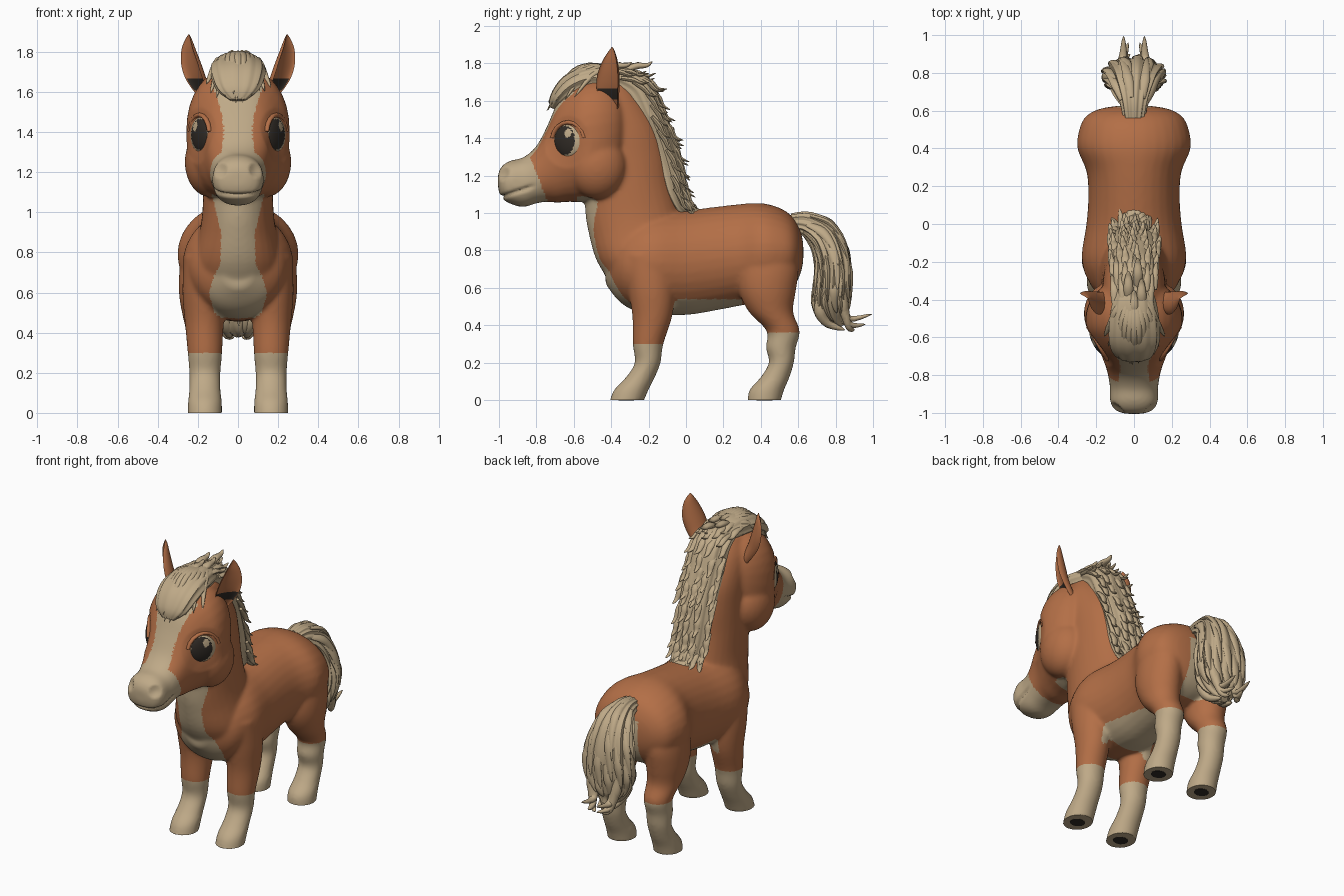
import bpy, bmesh, math, random
from mathutils import Vector as V, Matrix
from mathutils.bvhtree import BVHTree

if "Cube" in bpy.data.objects:
    bpy.data.objects.remove(bpy.data.objects["Cube"])

random.seed(4)
X = V((1, 0, 0))


def material(name, rgb):
    m = bpy.data.materials.new(name)
    m.diffuse_color = (*rgb, 1)
    m.use_nodes = True
    m.node_tree.nodes["Principled BSDF"].inputs["Base Color"].default_value = m.diffuse_color
    return m


MATS = [material("chestnut", (0.45, 0.158, 0.062)),
        material("cream", (0.52, 0.40, 0.245)),
        material("dark_brown", (0.03, 0.024, 0.019))]
CHESTNUT, CREAM, DARK = 0, 1, 2


def spline(rows, n=4):
    """Smoothly interpolate rows of numbers."""
    out = []
    for i in range(len(rows) - 1):
        a, b, c, d = rows[max(i - 1, 0)], rows[i], rows[i + 1], rows[min(i + 2, len(rows) - 1)]
        for k in range(n):
            t = k / n
            out.append([q + t * (r - p) / 2 + t * t * (p - 2.5 * q + 2 * r - s / 2)
                        + t ** 3 * (1.5 * (q - r) + (s - p) / 2) for p, q, r, s in zip(a, b, c, d)])
    return out + [list(rows[-1])]


def ring(c, a, b, n=32, e=2.0, ripple=0.0, k=11):
    pts = []
    for i in range(n):
        t = math.tau * i / n
        f = 1 + ripple * math.cos(k * t)
        u, v = (math.copysign(abs(q) ** (2 / e), q) * f for q in (math.cos(t), math.sin(t)))
        pts.append(c + a * u + b * v)
    return pts


def skin(bm, rings):
    vs = [[bm.verts.new(p) for p in r] for r in rings]
    n = len(vs[0])
    fs = [bm.faces.new((r[i], r[(i + 1) % n], s[(i + 1) % n], s[i]))
          for r, s in zip(vs, vs[1:]) for i in range(n)]
    fs += [bm.faces.new(vs[0][::-1]), bm.faces.new(vs[-1])]
    bmesh.ops.recalc_face_normals(bm, faces=fs)


def frames(rows):
    """Centre, tangent and outward normal along a path in the yz plane."""
    for i, (y, z, rx, rn) in enumerate(rows):
        p, q = rows[max(i - 1, 0)], rows[min(i + 1, len(rows) - 1)]
        t = V((0, q[0] - p[0], q[1] - p[1])).normalized()
        yield V((0, y, z)), t, V((0, -t.z, t.y)), rx, rn


def path_loft(bm, rows, ripple=0.0, k=11, n=48):
    skin(bm, [ring(c, X * rx, nn * rn, n, 2.2, ripple, k) for c, t, nn, rx, rn in frames(rows)])


def lock(bm, pts, w, thick, side=X):
    """One tapered strand of hair."""
    ps = [V(p) for p in spline([tuple(p) for p in pts], 4)]
    rings = []
    for i, p in enumerate(ps):
        f = i / (len(ps) - 1)
        t = (ps[min(i + 1, len(ps) - 1)] - ps[max(i - 1, 0)]).normalized()
        nn = t.cross(side).normalized()
        s = max(0.03, min(1, 0.5 + 1.5 * f) * (1 - f) ** 0.65)
        rings.append(ring(p, nn.cross(t) * w * s, nn * thick * s, 10))
    skin(bm, rings)


def make(name, bm, rule):
    me = bpy.data.meshes.new(name)
    for f in bm.faces:
        f.normal_update()
        f.material_index = rule(f.calc_center_median(), f.normal)
        f.smooth = True
    bm.to_mesh(me)
    for m in MATS:
        me.materials.append(m)
    ob = bpy.data.objects.new(name, me)
    bpy.context.collection.objects.link(ob)
    return ob


# ---- body: torso, neck, head and legs fused into one smooth skin
bm = bmesh.new()
torso = [(-.43, .72, .08, .1), (-.36, .72, .2, .19), (-.28, .73, .25, .25), (-.17, .735, .277, .275),
         (0, .735, .252, .28), (.15, .755, .242, .277), (.28, .775, .252, .272), (.4, .79, .3, .263),
         (.5, .79, .29, .238), (.57, .79, .255, .19), (.61, .79, .18, .12), (.627, .79, .07, .05)]
skin(bm, [ring(V((0, y, z)), X * rx, V((0, 0, rz))) for y, z, rx, rz in spline(torso)])
head = [(-.30, 1.45, .1, .12), (-.36, 1.43, .2, .24), (-.45, 1.40, .25, .32), (-.55, 1.385, .255, .325),
        (-.63, 1.36, .215, .30), (-.69, 1.32, .178, .265), (-.74, 1.265, .155, .205), (-.80, 1.205, .138, .153),
        (-.87, 1.165, .127, .133), (-.94, 1.165, .126, .115), (-.985, 1.165, .1, .085), (-1.005, 1.17, .045, .04)]
skin(bm, [ring(V((0, y, z)), X * rx, V((0, 0, rz)), e=2.3) for y, z, rx, rz in spline(head)])
neck = [(.62, -.2, .2, .2), (.75, -.24, .24, .22), (.9, -.26, .262, .192), (1, -.283, .255, .178),
        (1.15, -.305, .237, .172), (1.3, -.315, .225, .167), (1.45, -.34, .21, .165),
        (1.6, -.4, .18, .15), (1.7, -.42, .12, .1)]
skin(bm, [ring(V((0, y, z)), X * rx, V((0, ry, 0))) for z, y, ry, rx in spline(neck)])
front_leg = [(.78, .17, -.2, .1, .14), (.6, .17, -.185, .107, .127), (.45, .168, -.18, .097, .107),
             (.3, .165, -.203, .086, .082), (.2, .165, -.205, .078, .069), (.12, .165, -.245, .078, .078),
             (.05, .165, -.295, .085, .093), (-.03, .165, -.325, .085, .089)]
hind_leg = [(.85, .17, .45, .1, .13), (.7, .175, .44, .118, .162), (.58, .175, .435, .118, .152),
            (.47, .17, .455, .103, .118), (.37, .165, .52, .086, .089), (.28, .165, .507, .08, .08),
            (.2, .165, .51, .075, .067), (.12, .165, .475, .076, .078), (.05, .165, .43, .085, .093),
            (-.03, .165, .415, .085, .086)]
for s in (1, -1):
    for leg in (front_leg, hind_leg):
        skin(bm, [ring(V((s * x, y, z)), X * rx, V((0, ry, 0))) for z, x, y, rx, ry in spline(leg)])
    # cheek
    bmesh.ops.create_uvsphere(bm, u_segments=24, v_segments=16, radius=1, matrix=Matrix.Translation(
        (s * .138, -.475, 1.25)) @ Matrix.Diagonal((.128, .16, .175, 1)))
raw = make("body_form", bm, lambda c, n: 0)
mod = raw.modifiers.new("fuse", "REMESH")
mod.mode = "VOXEL"
mod.voxel_size = 0.0105
mod = raw.modifiers.new("soften", "SMOOTH")
mod.factor = 0.5
mod.iterations = 12
fused = bpy.data.meshes.new_from_object(raw.evaluated_get(bpy.context.evaluated_depsgraph_get()))
bpy.data.objects.remove(raw)
bm.free()
bm = bmesh.new()
bm.from_mesh(fused)

# sculpt flat hoof soles, nostrils, mouth line and eye sockets
bm.normal_update()
for v in bm.verts:
    p, n = v.co.copy(), v.normal.copy()
    v.co.z = max(p.z, 0)
    q = V((abs(p.x), p.y, p.z))
    for centre, r, depth in ((V((.08, -.965, 1.205)), .042, .022), (V((.19, -.63, 1.38)), .14, .016)):
        d = (q - centre).length / r
        if d < 1:
            v.co -= n * depth * (1 - d * d)
    if p.y < -.8:
        g = (p.z - 1.09 - .35 * (p.y + .97)) / .011
        v.co -= n * .014 * math.exp(-g * g) * min(1, (-.8 - p.y) / .05)


def chest_width(z):
    pts = [(.44, .03), (.5, .12), (.6, .145), (.68, .12), (.75, .085), (.9, .085), (1.09, .13)]
    for (a, wa), (b, wb) in zip(pts, pts[1:]):
        if a <= z <= b:
            return wa + (wb - wa) * (z - a) / (b - a)
    return 0


def coat(c, n):
    x = abs(c.x)
    sock = c.z < (.3 if c.y < .1 else .36)
    muzzle = c.z > 1 and c.y < -.775 - .4 * (c.z - 1.15)
    blaze = c.z > 1.24 and c.y < -.6 and x < .072 + 1.1 * (c.z - 1.4) ** 2
    chest = c.y < -.24 and n.y < .2 and x < chest_width(c.z) and not (c.z > 1.04 and c.y < -.58)
    belly = -.08 < c.y < .3 and c.z < .54 and x < .185 and n.z < 0
    rump = c.y > .48 and x < .085 and .55 < c.z < .88
    return CREAM if sock or muzzle or blaze or chest or belly or rump else CHESTNUT


body = make("body", bm, coat)
surface = BVHTree.FromBMesh(bm)

for s, label in ((1, "right"), (-1, "left")):
    # eye: shallow dome with dark iris and pale glint
    n = V((.87 * s, -.5, 0)).normalized()
    fwd = V((-.5 * s, -.87, 0)).normalized()
    hit = surface.ray_cast(V((.175 * s, -.62, 1.385)) + n * .5, -n)[0] or V((.19 * s, -.63, 1.385))
    centre = hit - n * .018
    frame = Matrix((fwd, V((0, 0, 1)), n)).transposed().to_4x4()
    eye = bmesh.new()
    bmesh.ops.create_uvsphere(eye, u_segments=48, v_segments=32, radius=1, matrix=Matrix.Translation(centre)
                              @ frame @ Matrix.Diagonal((.092, .095, .04, 1)))
    bmesh.ops.recalc_face_normals(eye, faces=eye.faces)

    def iris(c, nn):
        u, v = (c - centre).dot(fwd) / .092, (c.z - centre.z) / .095
        glint = math.hypot(u + .1, v - .45) < .24
        return DARK if math.hypot((u - .17) / .72, (v - .04) / .82) < 1 and not glint else CREAM
    make(label + "_eye", eye, iris)
    # upper eyelid
    lid = bmesh.new()
    arc = [centre + n * .012 + fwd * .1 * math.cos(a) + V((0, 0, .1 * math.sin(a)))
           for a in [math.radians(d) for d in range(10, 171, 20)]]
    skin(lid, [ring(p, (p - centre).normalized() * .012, n * .015, 10) for p in arc])
    make(label + "_eyelid", lid, lambda c, nn: CHESTNUT)
    # ear: crescent-section leaf opening outward and forward
    out, across = V((.8 * s, -.6, 0)), V((.6 * s, .8, 0))
    ear = bmesh.new()
    leaf = [(.155, -.40, 1.55, .04, .04), (.212, -.42, 1.65, .068, .055), (.24, -.42, 1.73, .07, .055),
            (.253, -.41, 1.81, .048, .04), (.25, -.4, 1.86, .022, .02), (.245, -.395, 1.887, .003, .003)]
    rings = []
    for x, y, z, w, d in spline(leaf, 5):
        angles = [math.tau * i / 28 for i in range(28)]
        rings.append([V((s * x, y, z)) + across * w * math.cos(a)
                      - out * d * abs(math.sin(a)) * (1 if math.sin(a) >= 0 else .45) for a in angles])
    skin(ear, rings)
    make(label + "_ear", ear, lambda c, nn: DARK if nn.dot(out) > .5 and 1.6 < c.z < 1.672 else CHESTNUT)
    # dark sole under each hoof
    for y, part in ((-.32, "front"), (.42, "hind")):
        sole = bmesh.new()
        skin(sole, [ring(V((s * .165, y, z)), X * .047, V((0, .042, 0)), 12) for z in (-.001, .003)])
        make(label + "_" + part + "_sole", sole, lambda c, nn: DARK)

# ---- mane: ridged core down the neck with rows of flicked locks
bm = bmesh.new()
core = spline([(-.36, 1.72, .1, .06), (-.26, 1.665, .112, .085), (-.195, 1.53, .115, .08),
               (-.14, 1.4, .112, .075), (-.092, 1.25, .108, .07), (-.06, 1.12, .1, .062),
               (-.02, 1.03, .075, .045), (.03, .995, .02, .015)], 4)
path_loft(bm, core, .05)
for i, (c, t, back, rx, rn) in enumerate(frames(core)):
    if i % 2 or i > 26:
        continue
    for s in (-.95, -.5, 0, .5, .95):
        s += random.uniform(-.15, .15)
        b = c + X * s * rx + back * rn * .85 * math.sqrt(max(.05, 1 - s * s)) + t * random.uniform(-.03, .03)
        lock(bm, [b - t * .04 - back * .01, b + t * .02 + back * .008, b + t * .07 + back * .012 + X * s * .008,
                  b + t * .105 + back * random.uniform(.03, .05) + X * s * .015], .03, .018)
make("mane", bm, lambda c, n: CREAM)

# ---- forelock: cap over the brow with strands fanning forward
bm = bmesh.new()
path_loft(bm, spline([(-.29, 1.71, .07, .04), (-.4, 1.725, .11, .07), (-.52, 1.72, .13, .068),
                      (-.62, 1.68, .13, .06), (-.69, 1.61, .1, .04), (-.715, 1.56, .04, .015)]), .04)
for i in range(11):
    s = (i - 5) / 5
    j = random.uniform(-.025, .025)
    lock(bm, [(.04 * s, -.38, 1.77), (.09 * s, -.52 + .05 * s * s, 1.785 - .03 * s * s),
              (.125 * s, -.63 + .1 * s * s, 1.735 - .03 * s * s),
              (.165 * s + j / 2, -.745 + .15 * s * s, 1.565 + .06 * s * s + j)], .036, .026)
for y, x in ((-.44, .0), (-.38, .04), (-.34, -.03), (-.27, .02)):
    lock(bm, [(x, y - .08, 1.75), (x, y, 1.785), (x, y + .06, 1.79), (x, y + .09, 1.815 + y * .02)], .035, .025)
make("forelock", bm, lambda c, n: CREAM)

# ---- tail: ridged plume with curling strands
bm = bmesh.new()
plume = spline([(.56, .95, .055, .045), (.65, .94, .075, .065), (.74, .875, .115, .085), (.785, .75, .15, .09),
                (.785, .62, .16, .095), (.775, .52, .13, .095), (.79, .44, .08, .07), (.83, .39, .02, .02)])
path_loft(bm, plume, .07, 13, 78)
stations = list(frames(plume))
for i in (4, 8, 11, 14, 17):
    for k in range(7):
        a = math.tau * (k + (i % 2) * .5) / 7
        pts = []
        for j, grow in ((i, .88), (i + 3, .98), (i + 6, 1.02), (i + 9, 1.1)):
            c, t, nn, rx, rn = stations[min(j, 25)]
            twist = a + (j - i) * .03
            pts.append(c + X * rx * grow * math.cos(twist) + nn * rn * grow * math.sin(twist))
        lock(bm, pts, .036, .02, X * -math.sin(a) + V((0, 0, 1e-3)) if abs(math.sin(a)) > .4 else V((0, 1, 0)))
for s in (1, -1):
    for tip, w in (((.055 * s, .995, .46), .05), ((.03 * s, .96, .405), .045), ((.02 * s, .9, .375), .04)):
        lock(bm, [(.1 * s, .83, .64), (.085 * s, .84, .52), (.06 * s, .87, (.43 + tip[2]) / 2 - .01), tip], w, .038)
    lock(bm, [(.08 * s, .74, .58), (.07 * s, .72, .48), (.05 * s, .76, .41), (.04 * s, .85, .375)], .055, .05)
make("tail", bm, lambda c, n: CREAM)

# smooth shading with hard hoof rims kept
for ob in bpy.context.scene.objects:
    ob.select_set(True)
bpy.context.view_layer.objects.active = body
bpy.ops.object.shade_smooth_by_angle(angle=math.radians(50))
